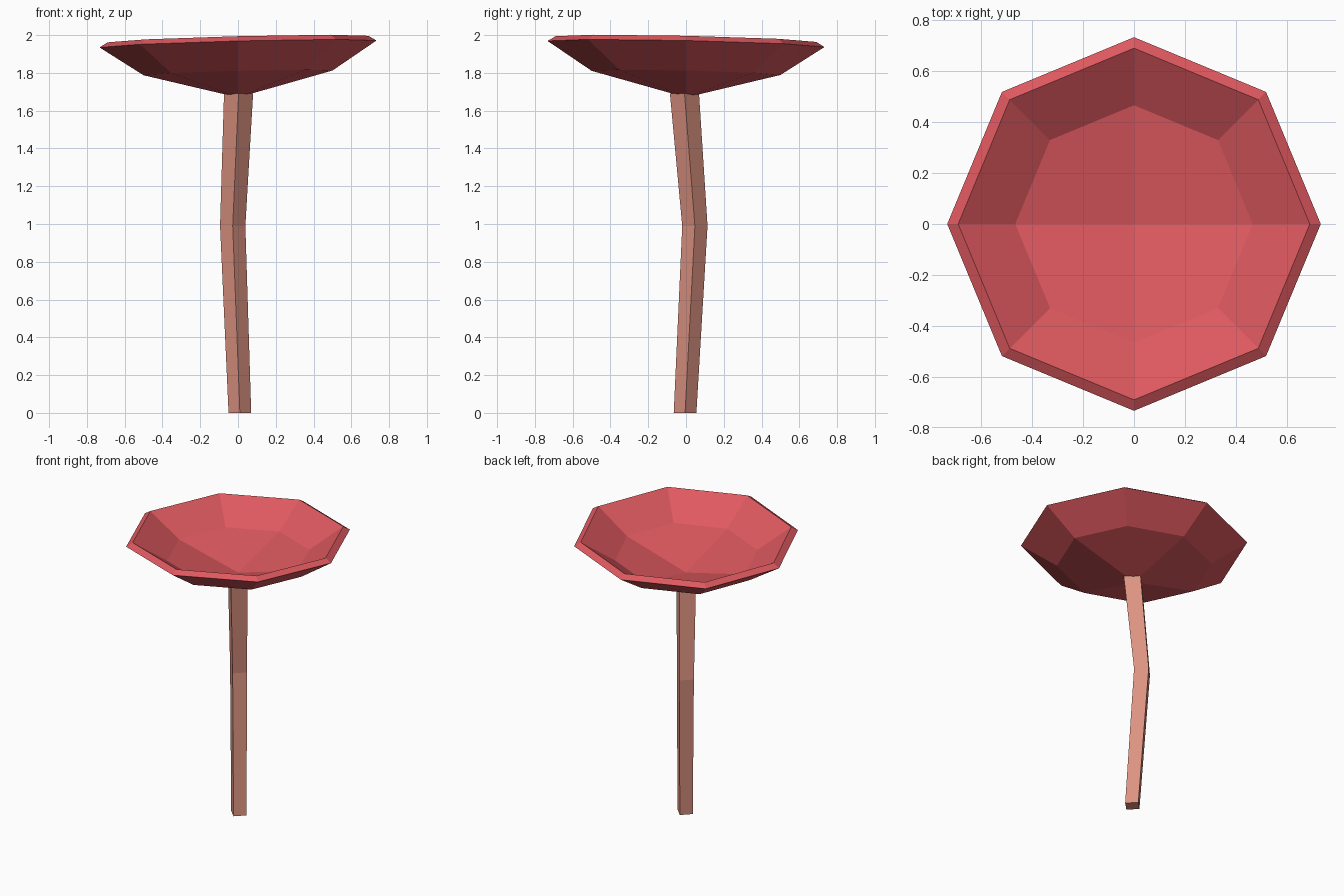
import bpy, bmesh, math

if "Cube" in bpy.data.objects:
    bpy.data.objects.remove(bpy.data.objects["Cube"])


def material(name, rgb):
    m = bpy.data.materials.new(name)
    m.diffuse_color = (*rgb, 1)
    m.use_nodes = True
    m.node_tree.nodes["Principled BSDF"].inputs["Base Color"].default_value = m.diffuse_color
    return m


def finish(bm, name, mat):
    bmesh.ops.recalc_face_normals(bm, faces=bm.faces)
    me = bpy.data.meshes.new(name)
    bm.to_mesh(me)
    bm.free()
    me.materials.append(mat)
    ob = bpy.data.objects.new(name, me)
    bpy.context.collection.objects.link(ob)
    return ob


def bridge(bm, a, b):
    n = len(a)
    for i in range(n):
        bm.faces.new((a[i], a[(i + 1) % n], b[(i + 1) % n], b[i]))


red = material("coral red", (0.73, 0.10, 0.115))
tan = material("dusty salmon", (0.72, 0.29, 0.22))

# Dish: octagonal shell, slightly tilted, each bottom made of four quads
bm = bmesh.new()


def point(x, y, z):
    return bm.verts.new((x, y, z + 0.025 * x - 0.022 * y))


rings = []
for r, z in [(0.50, 1.80), (0.733, 1.953), (0.69, 1.979), (0.466, 1.832)]:
    rings.append([point(r * math.cos(i * math.pi / 4),
                        r * math.sin(i * math.pi / 4), z) for i in range(8)])
for a, b in zip(rings, rings[1:]):
    bridge(bm, a, b)
for ring, z in ((rings[0], 1.67), (rings[-1], 1.708)):
    c = point(0, 0, z)
    for i in range(0, 8, 2):
        bm.faces.new((c, ring[i], ring[i + 1], ring[(i + 2) % 8]))
finish(bm, "dish", red)

# Stem: four-sided bent post with edges facing the axes
bm = bmesh.new()
rings = []
for x, y, z, r in [(0.01, -0.005, 0, 0.06),
                   (-0.028, 0.047, 0.99, 0.067),
                   (0.003, -0.008, 1.69, 0.077)]:
    rings.append([bm.verts.new((x + r * math.cos(i * math.pi / 2),
                                y + r * math.sin(i * math.pi / 2), z))
                  for i in range(4)])
for a, b in zip(rings, rings[1:]):
    bridge(bm, a, b)
bm.faces.new(rings[0])
bm.faces.new(rings[-1])
finish(bm, "stem", tan)
